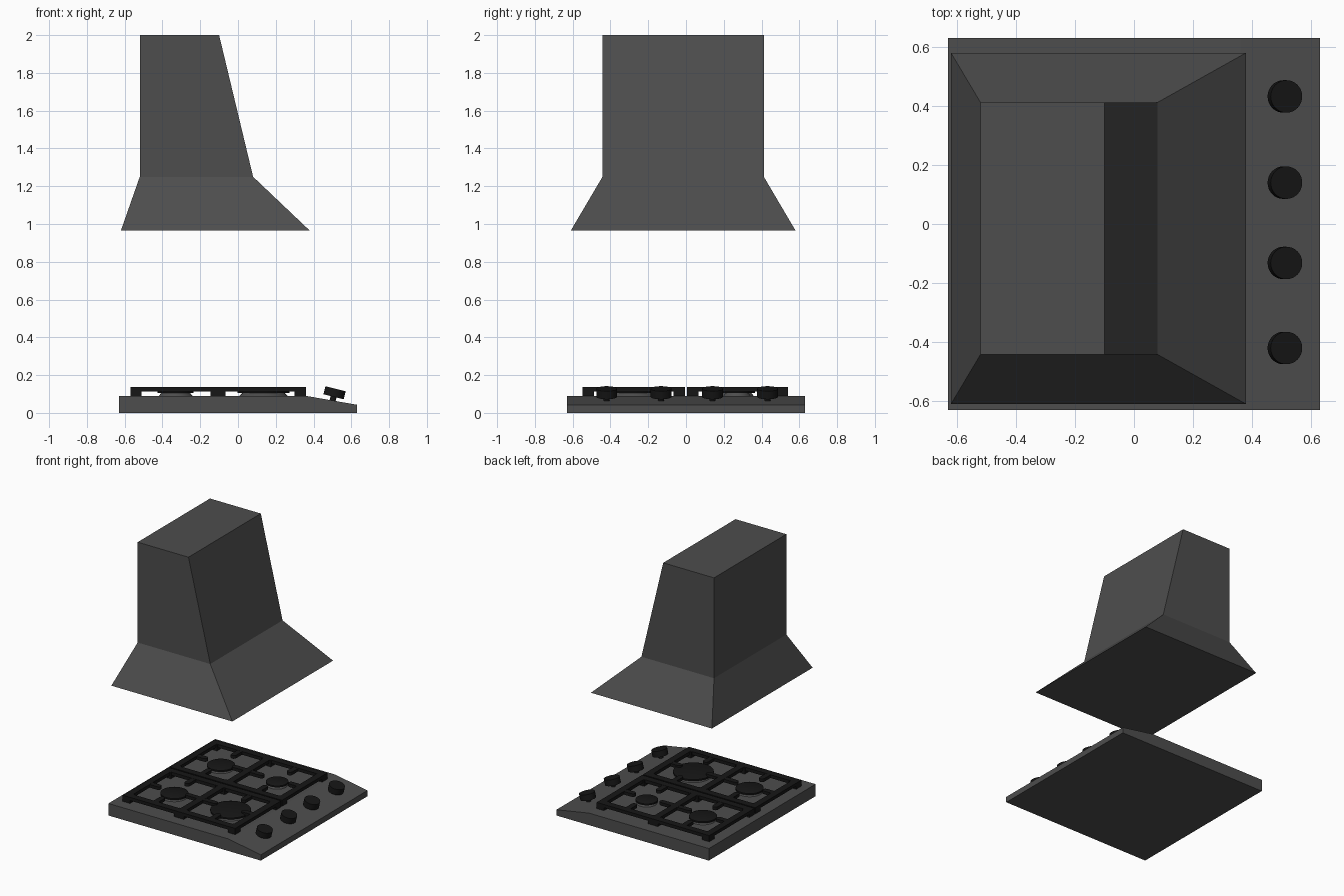
import bpy, bmesh, math
from mathutils import Matrix, Vector

if "Cube" in bpy.data.objects:
    bpy.data.objects.remove(bpy.data.objects["Cube"])


def material(name, v):
    m = bpy.data.materials.new(name)
    m.diffuse_color = (v, v, v, 1)
    m.use_nodes = True
    m.node_tree.nodes["Principled BSDF"].inputs["Base Color"].default_value = m.diffuse_color
    return m


STEEL = material("dark_steel", 0.075)
IRON = material("black_iron", 0.008)


def finish(name, bm, mat, smooth=False):
    bmesh.ops.recalc_face_normals(bm, faces=bm.faces)
    me = bpy.data.meshes.new(name)
    bm.to_mesh(me)
    bm.free()
    ob = bpy.data.objects.new(name, me)
    bpy.context.collection.objects.link(ob)
    me.materials.append(mat)
    if smooth:
        bpy.ops.object.select_all(action='DESELECT')
        ob.select_set(True)
        bpy.context.view_layer.objects.active = ob
        bpy.ops.object.shade_smooth_by_angle(angle=math.radians(35))
    return ob


def box(bm, x0, x1, y0, y1, z0, z1):
    m = Matrix.Translation(((x0 + x1) / 2, (y0 + y1) / 2, (z0 + z1) / 2))
    bmesh.ops.create_cube(bm, size=1, matrix=m @ Matrix.Diagonal((x1 - x0, y1 - y0, z1 - z0, 1)))


def cone(bm, r0, r1, z0, z1, base=Matrix(), n=32):
    bmesh.ops.create_cone(bm, cap_ends=True, segments=n, radius1=r0, radius2=r1, depth=z1 - z0,
                          matrix=base @ Matrix.Translation((0, 0, (z0 + z1) / 2)))


# Extractor hood: three stacked rectangles joined by flat sides
bm = bmesh.new()
rings = []
for x0, x1, y0, y1, z in ((-.62, .38, -.61, .58, .965),
                          (-.52, .08, -.442, .412, 1.25),
                          (-.52, -.10, -.442, .412, 2.0)):
    rings.append([bm.verts.new(p) for p in ((x0, y0, z), (x1, y0, z), (x1, y1, z), (x0, y1, z))])
for a, b in zip(rings, rings[1:]):
    for i in range(4):
        j = (i + 1) % 4
        bm.faces.new((a[i], a[j], b[j], b[i]))
bm.faces.new(rings[0])
bm.faces.new(rings[-1])
finish("extractor_hood", bm, STEEL)

# Hob body: side profile extruded along y
bm = bmesh.new()
profile = [(-.63, 0), (.63, 0), (.63, .043), (.40, .083), (.36, .09), (-.63, .09)]
face = bm.faces.new([bm.verts.new((x, -.63, z)) for x, z in profile])
ext = bmesh.ops.extrude_face_region(bm, geom=[face])
bmesh.ops.translate(bm, vec=(0, 1.26, 0), verts=[v for v in ext["geom"] if isinstance(v, bmesh.types.BMVert)])
finish("hob_body", bm, STEEL)

# Burners: flared base with a dark cap
BX, BY = (-.33, .135), (-.28, .27)
for i, (x, y, r) in enumerate(((BX[0], BY[0], .095), (BX[1], BY[0], .138),
                               (BX[0], BY[1], .095), (BX[1], BY[1], .076))):
    base = Matrix.Translation((x, y, 0))
    bm = bmesh.new()
    cone(bm, r * .95, r * .8, .088, .106, base)
    finish(f"burner_base_{i}", bm, STEEL, True)
    bm = bmesh.new()
    cone(bm, r, r, .106, .117, base)
    cone(bm, r, r * .88, .117, .122, base)
    finish(f"burner_cap_{i}", bm, IRON, True)

# Pan supports: two grates, each a frame with a cross bar, feet and fingers
X0, X1, XM, W = -.57, .36, -.105, .05
ZB, ZT = .112, .136
for name, y0, y1, by in (("front_grate", -.547, -.005, BY[0]), ("back_grate", .005, .54, BY[1])):
    bm = bmesh.new()
    for y in (y0, y1 - W):
        box(bm, X0, X1, y, y + W, ZB, ZT)
    for x in (X0, XM - W / 2, X1 - W):
        box(bm, x, x + W, y0, y1, ZB, ZT)
    for x in (X0, XM - .04, X1 - .06):
        w = .08 if x == XM - .04 else .06
        for y in (y0, y1 - .06):
            box(bm, x, x + w, y, y + .06, .088, ZT - .002)
    L, h = .12, .02
    for x in BX:
        for y, s in ((y0, 1), (y1, -1)):
            e = y + s * L
            box(bm, x - h, x + h, min(y, e), max(y, e), ZB, ZT - .001)
            cone(bm, h, h, ZB, ZT - .001, Matrix.Translation((x, e, 0)), 12)
    for x, s in ((X0, 1), (XM, -1), (XM, 1), (X1, -1)):
        e = x + s * (L - .01)
        box(bm, min(x, e), max(x, e), by - h, by + h, ZB, ZT - .001)
        cone(bm, h, h, ZB, ZT - .001, Matrix.Translation((e, by, 0)), 12)
    finish(name, bm, IRON)

# Control knobs, tilted with the sloping front strip
for i, y in enumerate((-.42, -.132, .14, .432)):
    base = Matrix.Translation((.5, y, .062)) @ Matrix.Rotation(math.radians(14), 4, 'Y')
    bm = bmesh.new()
    cone(bm, .016, .016, -.005, .03, base, 16)
    cone(bm, .055, .055, .024, .068, base)
    finish(f"control_knob_{i}", bm, IRON, True)
